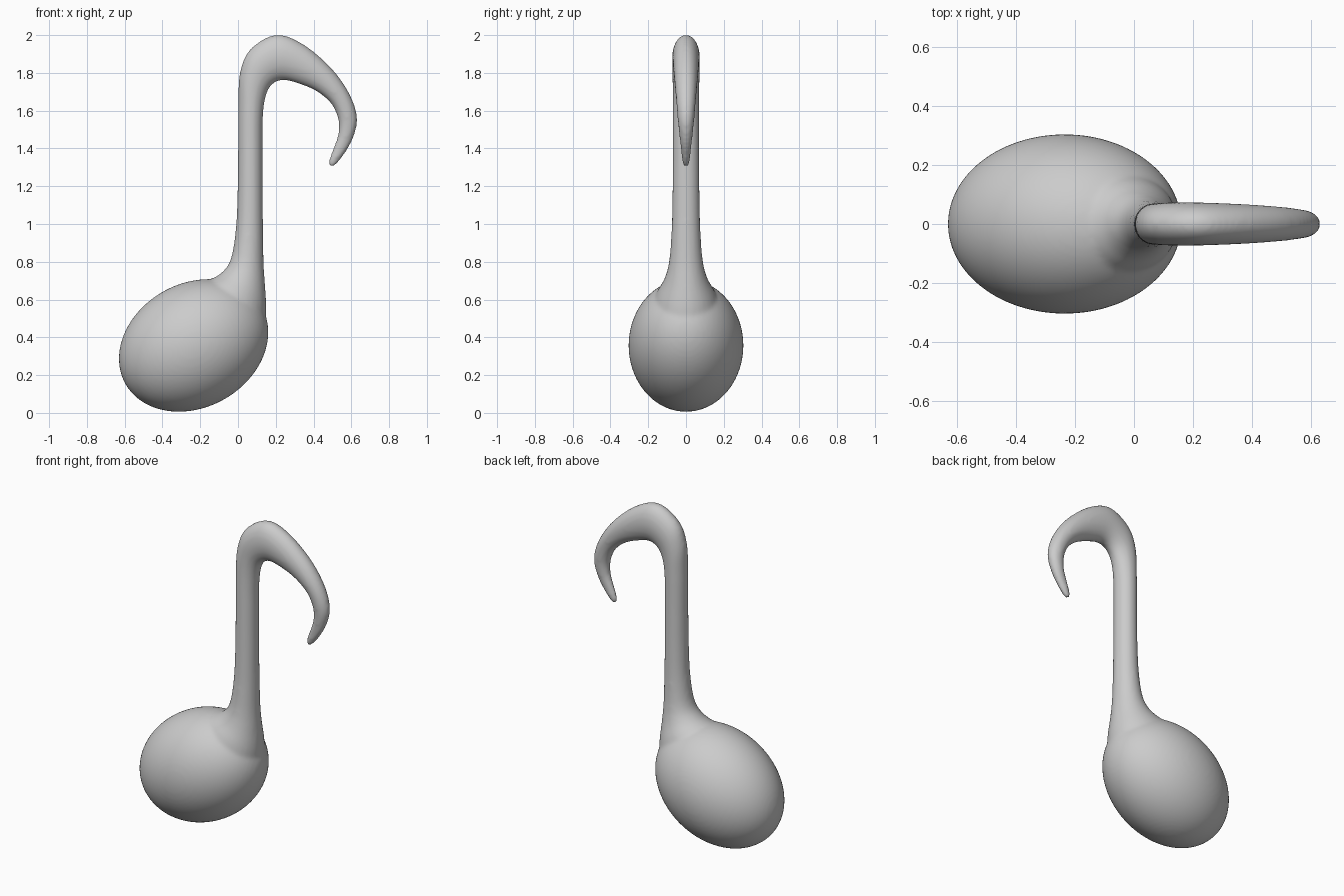
import bpy, bmesh, math
from mathutils import Vector, Matrix

if "Cube" in bpy.data.objects:
    bpy.data.objects.remove(bpy.data.objects["Cube"])

# Stem and flag stations: outer (x, z), inner (x, z), half depth in y
STATIONS = [
    (-0.30, 0.50, 0.14, 0.42, 0.20),
    (-0.20, 0.67, 0.15, 0.55, 0.165),
    (-0.095, 0.735, 0.143, 0.68, 0.115),
    (-0.040, 0.81, 0.136, 0.79, 0.090),
    (-0.013, 0.96, 0.133, 0.95, 0.077),
    (-0.003, 1.15, 0.131, 1.15, 0.072),
    (0.000, 1.38, 0.130, 1.38, 0.070),
    (0.001, 1.62, 0.132, 1.57, 0.070),
    (0.010, 1.80, 0.148, 1.68, 0.071),
    (0.065, 1.925, 0.182, 1.74, 0.073),
    (0.20, 2.002, 0.24, 1.762, 0.073),
    (0.34, 1.955, 0.33, 1.74, 0.069),
    (0.49, 1.83, 0.42, 1.70, 0.062),
    (0.59, 1.69, 0.495, 1.635, 0.053),
    (0.631, 1.56, 0.531, 1.55, 0.044),
    (0.608, 1.45, 0.529, 1.47, 0.034),
    (0.560, 1.365, 0.502, 1.395, 0.025),
    (0.520, 1.315, 0.481, 1.335, 0.019),
    (0.500, 1.302, 0.484, 1.309, 0.010),
]
SIDES, STEPS = 32, 5


def catmull(p, t):
    a, b, c, d = p
    return [0.5 * (2 * q + (r - o) * t + (2 * o - 5 * q + 4 * r - s) * t ** 2
                   + (3 * q - o - 3 * r + s) * t ** 3)
            for o, q, r, s in zip(a, b, c, d)]


def smooth_stations(pts):
    out = []
    last = len(pts) - 1
    for i in range(last):
        seg = [pts[min(max(i + k, 0), last)] for k in (-1, 0, 1, 2)]
        out += [catmull(seg, s / STEPS) for s in range(STEPS)]
    return out + [pts[-1]]


bm = bmesh.new()

# Stem and curled flag: elliptical rings lofted along the outline
rings = []
for ox, oz, ix, iz, hy in smooth_stations(STATIONS):
    outer, inner = Vector((ox, 0, oz)), Vector((ix, 0, iz))
    mid, axis = (outer + inner) / 2, (outer - inner) / 2
    rings.append([bm.verts.new(mid + axis * math.cos(a) + Vector((0, hy * math.sin(a), 0)))
                  for a in (2 * math.pi * k / SIDES for k in range(SIDES))])
for r0, r1 in zip(rings, rings[1:]):
    for k in range(SIDES):
        n = (k + 1) % SIDES
        bm.faces.new((r0[k], r0[n], r1[n], r1[k]))
bm.faces.new(rings[0][::-1])
bm.faces.new(rings[-1])

# Note head: tilted ellipsoid
place = (Matrix.Translation((-0.235, 0, 0.357)) @ Matrix.Rotation(math.radians(-29.5), 4, 'Y')
         @ Matrix.Diagonal((0.415, 0.304, 0.328, 1)))
bmesh.ops.create_uvsphere(bm, u_segments=64, v_segments=40, radius=1, matrix=place)
bmesh.ops.recalc_face_normals(bm, faces=bm.faces)

mesh = bpy.data.meshes.new("music_note")
bm.to_mesh(mesh)
bm.free()
note = bpy.data.objects.new("music_note", mesh)
bpy.context.collection.objects.link(note)

# Fuse head and stem into one softly blended skin
remesh = note.modifiers.new("fuse", 'REMESH')
remesh.mode = 'VOXEL'
remesh.voxel_size = 0.011
remesh.use_smooth_shade = True
soften = note.modifiers.new("soften", 'CORRECTIVE_SMOOTH')
note.modifiers.remove(soften)
soften = note.modifiers.new("soften", 'SMOOTH')
soften.factor = 0.5
soften.iterations = 8
